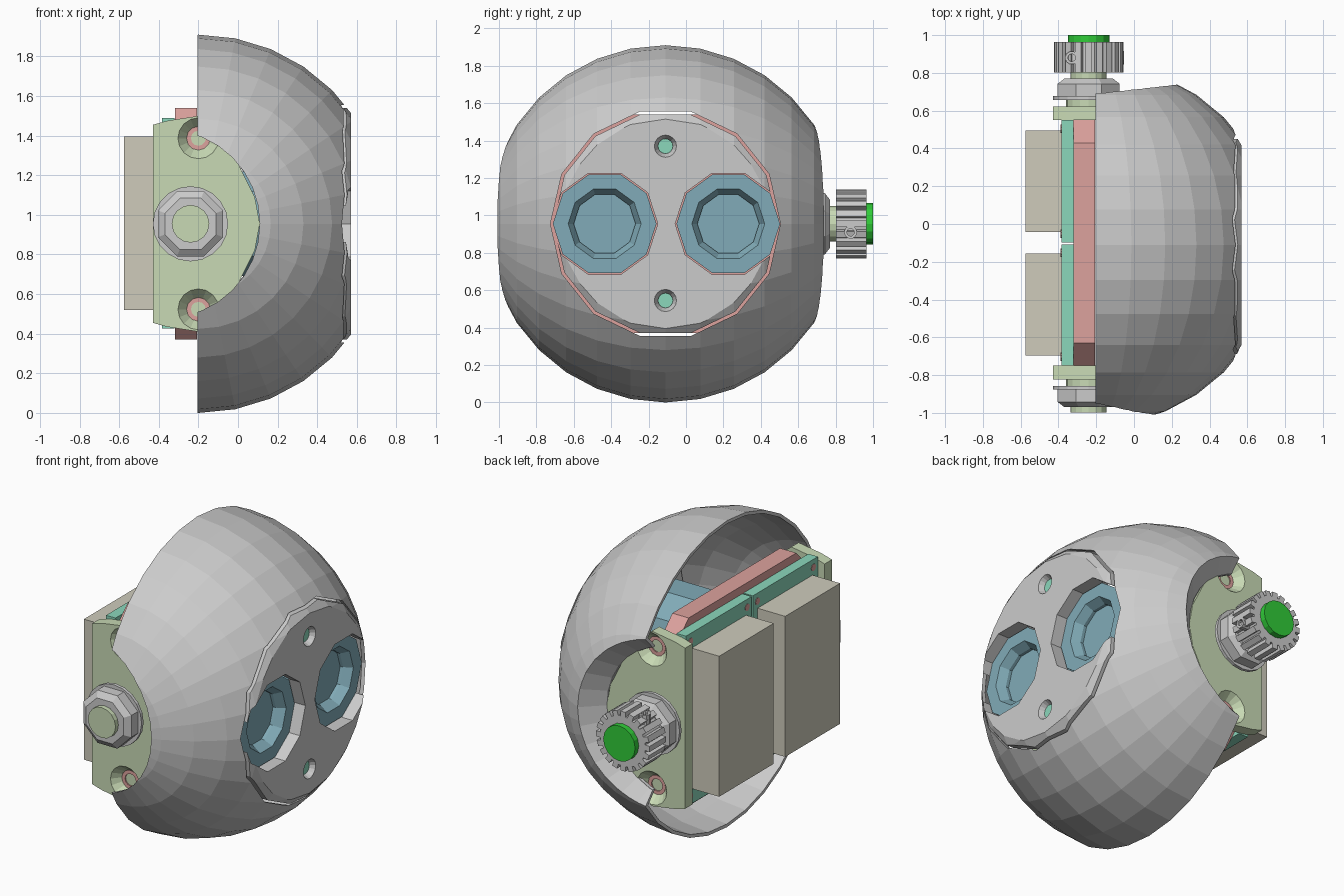
import bpy, bmesh
from math import sin, cos, pi

if "Cube" in bpy.data.objects:
    bpy.data.objects.remove(bpy.data.objects["Cube"])

COLORS = {
    "red": (0.72, 0.36, 0.34, 1), "olive": (0.58, 0.70, 0.46, 1),
    "board": (0.26, 0.68, 0.50, 1), "beige": (0.62, 0.60, 0.50, 1),
    "blue": (0.22, 0.41, 0.48, 1), "green": (0.03, 0.60, 0.04, 1)}
MATS = {}
for key, col in COLORS.items():
    MATS[key] = bpy.data.materials.new(key)
    MATS[key].diffuse_color = col


def finish(name, bm, color=None):
    bmesh.ops.recalc_face_normals(bm, faces=bm.faces)
    me = bpy.data.meshes.new(name)
    bm.to_mesh(me)
    bm.free()
    ob = bpy.data.objects.new(name, me)
    bpy.context.collection.objects.link(ob)
    if color:
        me.materials.append(MATS[color])
    return ob


def lathe(name, profile, axis, c=(0, 0, 0), n=16, color=None, turn=0.0):
    """Revolve (radius, position) points about an axis through c."""
    place = {"X": lambda a, b, t: (t, a, b), "Y": lambda a, b, t: (a, t, b),
             "Z": lambda a, b, t: (a, b, t)}[axis]
    bm = bmesh.new()
    rings = []
    for r, t in profile:
        ring = []
        for i in range(n if r > 1e-5 else 1):
            a = 2 * pi * i / n + turn
            p = place(r * cos(a), r * sin(a), t)
            ring.append(bm.verts.new([p[k] + c[k] for k in range(3)]))
        rings.append(ring)
    for lo, hi in zip(rings, rings[1:]):
        for i in range(n):
            j = (i + 1) % n
            quad = [lo[i % len(lo)], lo[j % len(lo)], hi[j % len(hi)], hi[i % len(hi)]]
            bm.faces.new(list(dict.fromkeys(quad)))
    return finish(name, bm, color)


def rod(name, axis, c, a, b, r, r2=None, n=16, color=None, turn=0.0):
    return lathe(name, [(0, a), (r, a), (r if r2 is None else r2, b), (0, b)], axis, c, n, color, turn)


def prism(name, pts, axis, a, b, color=None):
    """Extrude an outline along X (points are y, z) or Y (points are x, z)."""
    bm = bmesh.new()
    f = lambda p, t: (t, p[0], p[1]) if axis == "X" else (p[0], t, p[1])
    lo = [bm.verts.new(f(p, a)) for p in pts]
    hi = [bm.verts.new(f(p, b)) for p in pts]
    bm.faces.new(lo)
    bm.faces.new(hi)
    for i in range(len(pts)):
        j = (i + 1) % len(pts)
        bm.faces.new([lo[i], lo[j], hi[j], hi[i]])
    return finish(name, bm, color)


def box(name, x0, x1, y0, y1, z0, z1, color=None):
    return prism(name, [(y0, z0), (y1, z0), (y1, z1), (y0, z1)], "X", x0, x1, color)


def boolean(ob, cutter, op="DIFFERENCE"):
    m = ob.modifiers.new("cut", "BOOLEAN")
    m.operation, m.object, m.solver = op, cutter, "EXACT"
    bpy.context.view_layer.objects.active = ob
    bpy.ops.object.modifier_apply(modifier=m.name)
    bpy.data.objects.remove(cutter)


CX, CY, CZ, R = -0.2, -0.11, 0.955, 0.955
SENSOR_Y = (CY - 0.325, CY + 0.336)


def ball(name, r):
    return lathe(name, [(r * sin(pi * i / 16), -r * cos(pi * i / 16)) for i in range(17)],
                 "Y", (CX, CY, CZ), 32)


# Hollow shell with a conical side recess, open back, side and front openings
HUB = (-0.364, 0, CZ)
shell = ball("shell", R)
boolean(shell, rod("cutter", "Y", HUB, 0.621, 1.1, 0.474, 0.97, 32))
cavity = ball("cavity", R - 0.02)
boolean(cavity, rod("cutter", "Y", HUB, 0.6, 1.1, 0.48, 1.0, 32))
boolean(shell, cavity)
boolean(shell, box("cutter", -1.5, -0.205, -1.5, 1.5, -0.5, 2.5))
boolean(shell, rod("cutter", "Y", HUB, -1.3, -0.6, 0.474, n=32))
boolean(shell, rod("cutter", "Y", HUB, 0.5, 0.7, 0.472, n=32))
boolean(shell, rod("cutter", "X", (0, CY, CZ), 0.3, 1, 0.615, n=14))

# Front cap plate with two sensor openings and countersunk screws
plate = ball("front_plate", R)
boolean(plate, rod("cutter", "X", (0, CY, CZ), 0.49, 0.57, 0.6, n=14), "INTERSECT")
for y in SENSOR_Y:
    boolean(plate, rod("cutter", "X", (0, y, CZ), 0.3, 0.8, 0.284, n=10))
for z in (0.545, 1.37):
    boolean(plate, rod("cutter", "X", (0, CY, z), 0.53, 0.571, 0.04, 0.06))
    rod("plate_screw", "X", (0, CY, z), 0.45, 0.54, 0.04, color="board")

# Sensors, circuit boards and rear battery-like blocks
for i, y in enumerate(SENSOR_Y):
    lathe("sensor", [(0, -0.2), (0.277, -0.2), (0.277, 0.5), (0.195, 0.5), (0.165, 0.45),
                     (0.165, 0.43), (0, 0.43)], "X", (0, y, CZ), 10, "blue")
    y0, y1 = ((-0.748, -0.108), (-0.097, 0.55))[i]
    box("circuit_board", -0.385, -0.32, y0, y1, 0.425, 1.49, "board")
    for py in (y0 + 0.045, y1 - 0.045):
        for pz in (0.475, 1.44):
            rod("board_pin", "X", (0, py, pz), -0.388, -0.35, 0.022, n=10, color="red")
    b0, b1 = ((-0.695, -0.155), (-0.042, 0.495))[i]
    box("rear_block", -0.575, -0.385, b0, b1, 0.52, 1.395, "beige")

# Red mounting board with clipped corners
h = [(-0.75, 0.49), (-0.63, 0.37), (0.43, 0.37), (0.55, 0.49),
     (0.55, 1.42), (0.43, 1.54), (-0.63, 1.54), (-0.75, 1.42)]
prism("mounting_board", h, "X", -0.319, -0.207, "red")

# Side brackets with countersunk screws
top = [(0.11, 0.955), (0.085, 1.09), (0.0, 1.26), (-0.1, 1.42), (-0.2, 1.5), (-0.36, 1.475), (-0.43, 1.455)]
outline = top + [(x, 2 * CZ - z) for x, z in reversed(top[1:])]
AX = (-0.24, 0, CZ)
for inner, s in ((-0.75, -1), (0.55, 1)):
    outer = inner + s * 0.072
    bracket = prism("bracket", outline, "Y", min(inner, outer), max(inner, outer), "olive")
    for z in (CZ - 0.432, CZ + 0.432):
        c = (-0.2, 0, z)
        boolean(bracket, rod("cutter", "Y", c, inner + s * 0.015, outer + s * 0.002, 0.055, 0.105))
        lathe("bracket_screw", [(0.038, inner), (0.06, inner), (0.06, inner + s * 0.022),
                                (0.038, inner + s * 0.022), (0.038, inner)], "Y", c, 12, "red")
        rod("screw_core", "Y", c, inner, inner + s * 0.012, 0.04, n=10, color="blue")
    # Collar, washer and chamfered hex nut
    rod("collar", "Y", AX, outer, outer + s * 0.035, 0.12, color="olive")
    w = outer + s * 0.035
    rod("washer", "Y", AX, w, w + s * 0.02, 0.19, n=20)
    lathe("nut", [(0, w + s * 0.02), (0.178, w + s * 0.02), (0.178, w + s * 0.085),
                  (0.14, w + s * 0.112), (0, w + s * 0.112)], "Y", AX, 8, None, pi / 8)

# Axle stubs and bright end cap
rod("axle_short", "Y", AX, -0.998, -0.75, 0.095, color="olive")
rod("axle_long", "Y", AX, 0.56, 0.82, 0.095, color="olive")
rod("axle_cap", "Y", AX, 0.95, 1.0, 0.11, color="green")

# Toothed pulley with two grub screws
teeth = []
for i in range(20):
    for f, r in ((-0.3, 0.185), (0.3, 0.185), (0.36, 0.155), (0.64, 0.155)):
        a = 2 * pi * (i + f) / 20
        teeth.append((AX[0] + r * cos(a), CZ + r * sin(a)))
prism("pulley", teeth, "Y", 0.802, 0.964)
GRUB = [(0, 0.1), (0.035, 0.1), (0.035, 0.188), (0.02, 0.188), (0.02, 0.17), (0, 0.17)]
lathe("grub_screw_side", GRUB, "X", (AX[0], 0.88, CZ - 0.045), 10)
lathe("grub_screw_top", GRUB, "Z", (AX[0] - 0.09, 0.88, CZ - 0.02), 10)

for m in bpy.data.materials:
    if m.users and not m.is_grease_pencil:
        m.use_nodes = True
        m.node_tree.nodes["Principled BSDF"].inputs["Base Color"].default_value = m.diffuse_color
